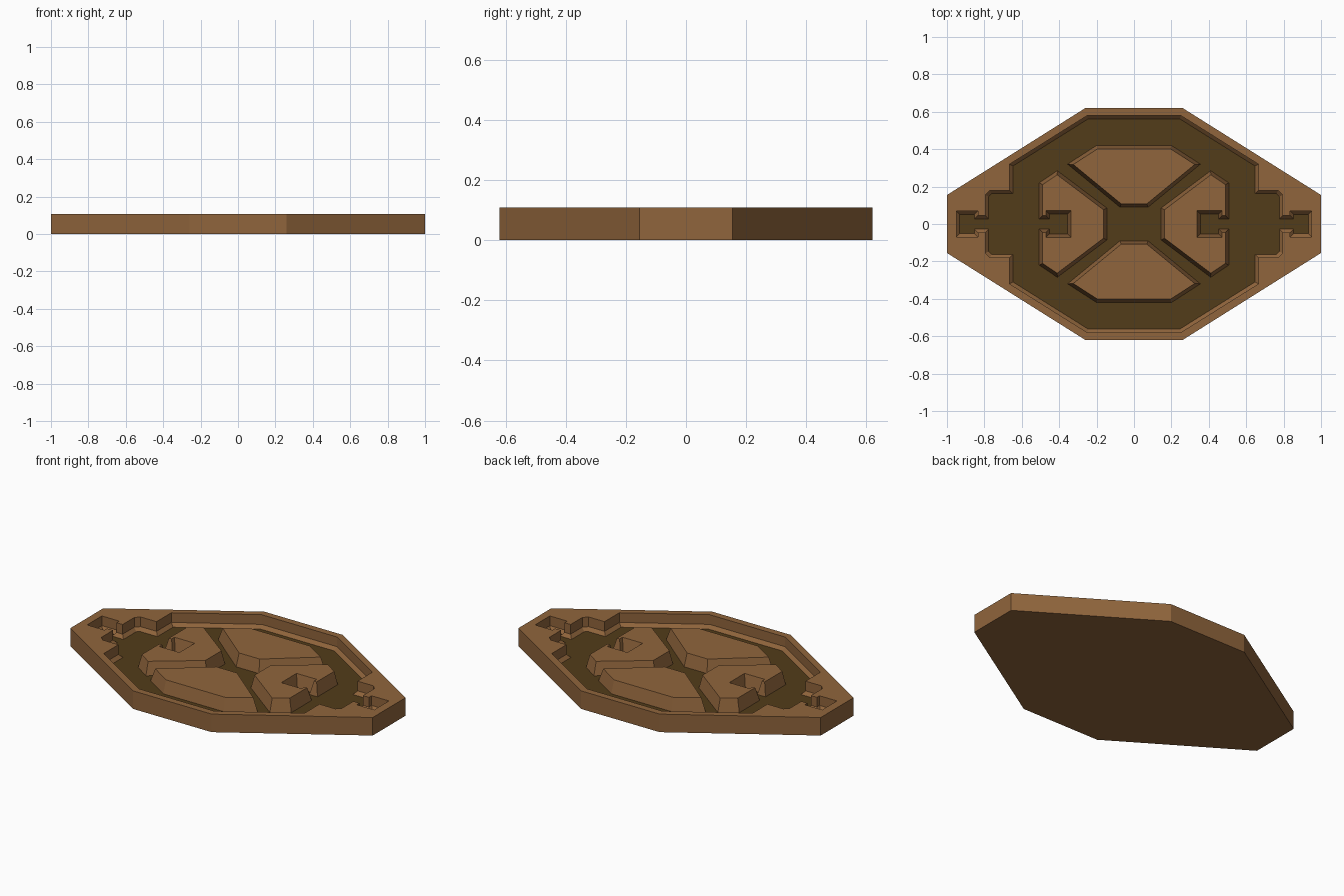
import bpy, bmesh
from mathutils import Vector

if "Cube" in bpy.data.objects:
    bpy.data.objects.remove(bpy.data.objects["Cube"])

TOP, FLOOR, MID = 0.108, 0.03, 0.05


def material(name, rgb):
    m = bpy.data.materials.new(name)
    m.diffuse_color = (*rgb, 1)
    m.use_nodes = True
    m.node_tree.nodes["Principled BSDF"].inputs["Base Color"].default_value = m.diffuse_color
    return m


BROWN = material("brown", (0.28, 0.13, 0.045))
OLIVE = material("dark_olive", (0.085, 0.045, 0.010))


def ccw(pts):
    area = sum(a[0] * b[1] - b[0] * a[1] for a, b in zip(pts, pts[1:] + pts[:1]))
    return pts if area > 0 else pts[::-1]


def inset(pts, d):
    """Mitred inward offset of a counter-clockwise outline."""
    out = []
    for i, p in enumerate(pts):
        p, a, b = Vector(p), Vector(pts[i - 1]), Vector(pts[(i + 1) % len(pts)])
        e1, e2 = (p - a).normalized(), (b - p).normalized()
        n1, n2 = Vector((-e1.y, e1.x)), Vector((-e2.y, e2.x))
        out.append(tuple(p + (n1 + n2) * d / (1 + n1.dot(n2))))
    return out


def mirror(pts, axis):
    """Continue a half outline with its reflection."""
    sx, sy = (-1, 1) if axis == 'X' else (1, -1)
    return pts + [(x * sx, y * sy) for x, y in reversed(pts)]


def loop(bm, pts, z):
    return [bm.verts.new((x, y, z)) for x, y in pts]


def bridge(bm, a, b):
    for i in range(len(a)):
        j = (i + 1) % len(a)
        bm.faces.new((a[i], a[j], b[j], b[i]))


def finish(bm, name, mat, recalc=True):
    if recalc:
        bmesh.ops.recalc_face_normals(bm, faces=bm.faces[:])
    me = bpy.data.meshes.new(name)
    bm.to_mesh(me)
    bm.free()
    me.materials.append(mat)
    ob = bpy.data.objects.new(name, me)
    bpy.context.collection.objects.link(ob)
    return ob


# outlines
outer = ccw(mirror(mirror([(0.26, 0.62), (1, 0.155)], 'Y'), 'X'))
pit = ccw(mirror(mirror([(0.25, 0.58), (0.665, 0.32), (0.665, 0.18), (0.77, 0.18),
                         (0.795, 0.155), (0.795, 0.045), (0.835, 0.045),
                         (0.835, 0.07), (0.95, 0.07)], 'Y'), 'X'))
pit_floor = inset(pit, 0.018)

# tray body: outer octagon with a recessed pit
bm = bmesh.new()
o0, o1 = loop(bm, outer, 0), loop(bm, outer, TOP)
p1, pm, p0 = loop(bm, pit, TOP), loop(bm, pit, MID), loop(bm, pit_floor, FLOOR)
bm.faces.new(o0[::-1])
bridge(bm, o0, o1)
bridge(bm, p1, pm)
bridge(bm, pm, p0)
rim_edges = [bm.edges.get((l[i - 1], l[i])) for l in (o1, p1) for i in range(len(l))]
bmesh.ops.triangle_fill(bm, edges=rim_edges, use_beauty=True, use_dissolve=False)
finish(bm, "tray_body", BROWN)

# dark pit floor
bm = bmesh.new()
bm.faces.new(loop(bm, pit_floor, FLOOR))
finish(bm, "pit_floor", OLIVE, recalc=False)


# raised islands with sloping sides
def island(name, pts):
    pts = ccw(pts)
    bm = bmesh.new()
    low, high = loop(bm, pts, FLOOR), loop(bm, inset(pts, 0.018), TOP)
    bridge(bm, low, high)
    bm.faces.new(high)
    finish(bm, name, BROWN)


wedge = mirror([(0.2, 0.42), (0.355, 0.32), (0.075, 0.09)], 'X')
# side island with a T-shaped slot open to the outside
slotted = mirror([(0.145, 0.085), (0.41, 0.285), (0.507, 0.22), (0.507, 0.027),
                  (0.453, 0.027), (0.453, 0.054), (0.355, 0.054)], 'Y')
for s, side in ((1, "back"), (-1, "front")):
    island(side + "_island", [(x, y * s) for x, y in wedge])
for s, side in ((1, "right"), (-1, "left")):
    island(side + "_slotted_island", [(x * s, y) for x, y in slotted])

# dark floors inside the island slots share the pit floor below
